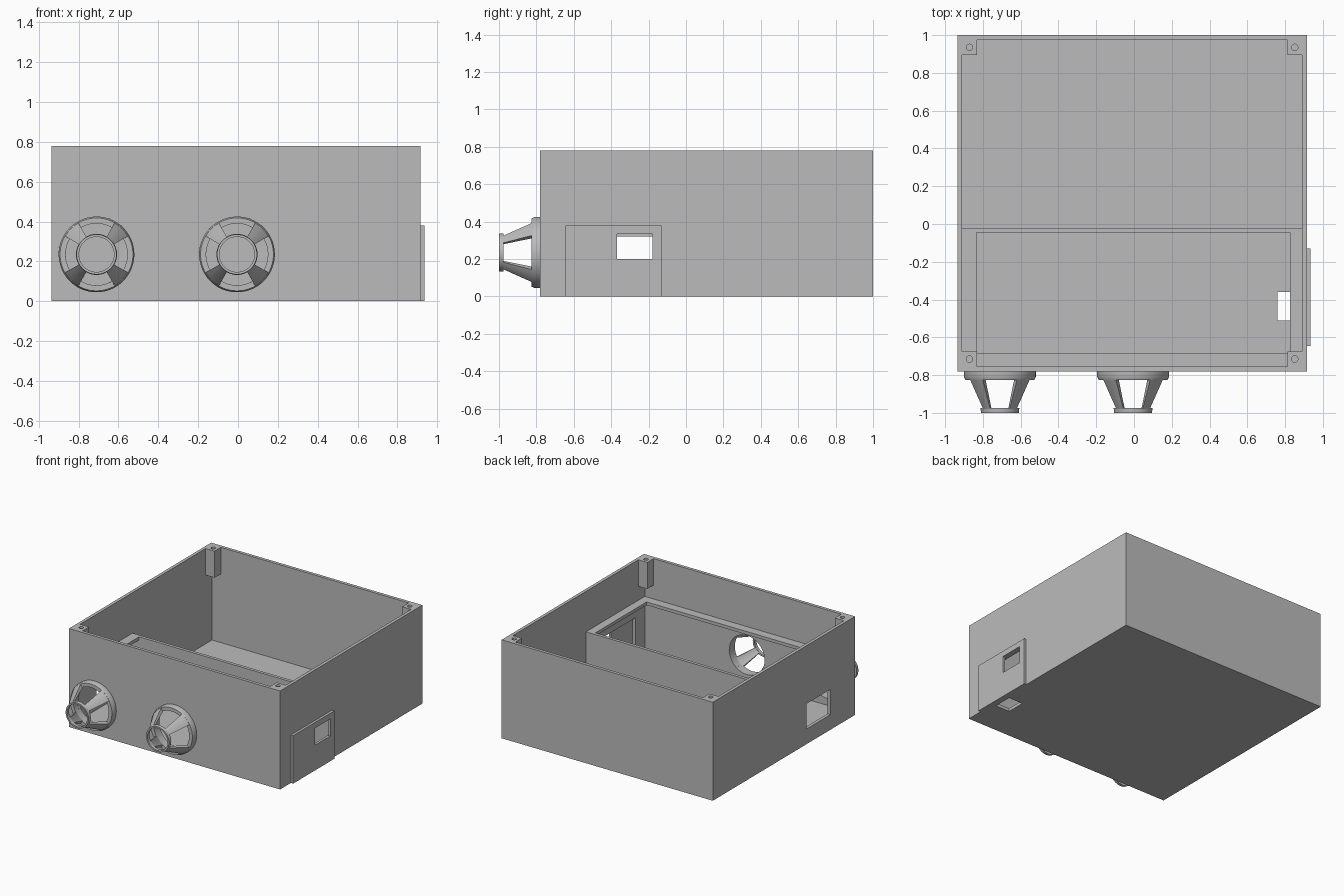
import bpy, bmesh, math

cube = bpy.data.objects.get("Cube")
if cube:
    bpy.data.objects.remove(cube, do_unlink=True)

grey = bpy.data.materials.new("plain grey")
grey.use_nodes = True
grey.diffuse_color = (0.5, 0.5, 0.5, 1)
grey.node_tree.nodes["Principled BSDF"].inputs["Base Color"].default_value = (0.5, 0.5, 0.5, 1)


def finish(name, bm):
    bmesh.ops.recalc_face_normals(bm, faces=bm.faces)
    mesh = bpy.data.meshes.new(name)
    bm.to_mesh(mesh)
    bm.free()
    mesh.materials.append(grey)
    obj = bpy.data.objects.new(name, mesh)
    bpy.context.collection.objects.link(obj)
    return obj


def box(name, x, y, z):
    """Box from three (low, high) ranges."""
    bm = bmesh.new()
    bmesh.ops.create_cube(bm, size=1)
    for v in bm.verts:
        v.co = [lo + (c + 0.5) * (hi - lo) for c, (lo, hi) in zip(v.co, (x, y, z))]
    return finish(name, bm)


def cylinder(name, centre, radius, depth, along_y=False):
    bm = bmesh.new()
    bmesh.ops.create_cone(bm, cap_ends=True, segments=48, radius1=radius,
                          radius2=radius, depth=depth)
    obj = finish(name, bm)
    obj.location = centre
    if along_y:
        obj.rotation_euler.x = math.pi / 2
    return obj


def cut(target, *cutters):
    """Subtract the cutters from the target, then discard them."""
    bpy.context.view_layer.objects.active = target
    for cutter in cutters:
        cutter.hide_render = True
        mod = target.modifiers.new("cut", 'BOOLEAN')
        mod.operation = 'DIFFERENCE'
        mod.solver = 'EXACT'
        mod.object = cutter
        bpy.ops.object.modifier_apply(modifier=mod.name)
        bpy.data.objects.remove(cutter, do_unlink=True)
    return target


def sweep(name, profile, cx, cz, start=0, end=360):
    """Turn a closed (radius, y) profile about a horizontal axis."""
    bm = bmesh.new()
    full = end - start == 360
    steps = max(4, (end - start) // 7)
    rings = []
    for i in range(steps if full else steps + 1):
        a = math.radians(start + (end - start) * i / steps)
        rings.append([bm.verts.new((cx + r * math.cos(a), y, cz + r * math.sin(a)))
                      for r, y in profile])
    n = len(profile)
    pairs = list(zip(rings, rings[1:])) + ([(rings[-1], rings[0])] if full else [])
    for a, b in pairs:
        for j in range(n):
            k = (j + 1) % n
            bm.faces.new((a[j], a[k], b[k], b[j]))
    if not full:
        bm.faces.new(rings[0])
        bm.faces.new(rings[-1])
    obj = finish(name, bm)
    bpy.ops.object.select_all(action='DESELECT')
    obj.select_set(True)
    bpy.context.view_layer.objects.active = obj
    bpy.ops.object.shade_smooth_by_angle(angle=math.radians(30))
    return obj


# Main dimensions
LEFT, RIGHT, FRONT, BACK, TOP = -0.935, 0.915, -0.78, 1.0, 0.78
WALL = 0.025
IN_L, IN_R, IN_F, IN_B = LEFT + WALL, RIGHT - WALL, FRONT + WALL, BACK - WALL
GUARDS = (-0.71, -0.005)
GUARD_Z = 0.235

# Open case with guard holes, side openings and a floor slot
case = box("case", (LEFT, RIGHT), (FRONT, BACK), (0, TOP))
cut(case,
    box("cavity", (IN_L, IN_R), (IN_F, IN_B), (WALL, 1)),
    box("side_opening", (-1, -0.85), (-0.47, -0.17), (0.12, 0.32)),
    box("side_recess", (0.85, 1), (-0.64, -0.14), (0.03, 0.335)),
    box("floor_slot", (0.76, 0.885), (-0.51, -0.36), (-0.1, 0.1)),
    *[cylinder("guard_hole", (x, FRONT, GUARD_Z), 0.155, 0.2, True) for x in GUARDS])

# Thin cover plate with a window
cover = box("side_cover", (RIGHT, 0.935), (-0.645, -0.13), (0, 0.38))
cut(cover, box("window", (0.85, 1), (-0.37, -0.18), (0.2, 0.335)))

# Inner compartment: partition wall and a lip around the other three sides
box("partition", (IN_L, IN_R), (-0.045, -0.02), (WALL, 0.46))
lip = box("compartment_lip", (IN_L, IN_R), (IN_F, -0.045), (0.435, 0.46))
cut(lip, box("lip_opening", (-0.835, 0.825), (-0.685, 0.1), (0.3, 0.6)))

# Screw posts in the top corners
for side, x in (("right", (IN_L, IN_L + 0.078)), ("left", (IN_R - 0.078, IN_R))):
    for end, y in (("front", (IN_F, IN_F + 0.08)), ("back", (IN_B - 0.08, IN_B))):
        post = box(f"{end}_{side}_screw_post", x, y, (0.57, TOP))
        cut(post, cylinder("screw_hole", (sum(x) / 2, sum(y) / 2, TOP), 0.017, 0.3))

# Conical guards: base flange, four struts and a front ring
for number, x in enumerate(GUARDS, 1):
    sweep(f"guard_{number}_flange",
          [(0.155, FRONT), (0.19, FRONT), (0.19, -0.81), (0.183, -0.825), (0.155, -0.825)],
          x, GUARD_Z)
    sweep(f"guard_{number}_front_ring",
          [(0.088, -0.975), (0.103, -0.975), (0.1, -1), (0.088, -1)], x, GUARD_Z)
    for quarter in range(4):
        middle = 45 + 90 * quarter
        sweep(f"guard_{number}_strut_{quarter + 1}",
              [(0.155, -0.815), (0.187, -0.815), (0.102, -0.98), (0.088, -0.98)],
              x, GUARD_Z, middle - 15, middle + 15)
